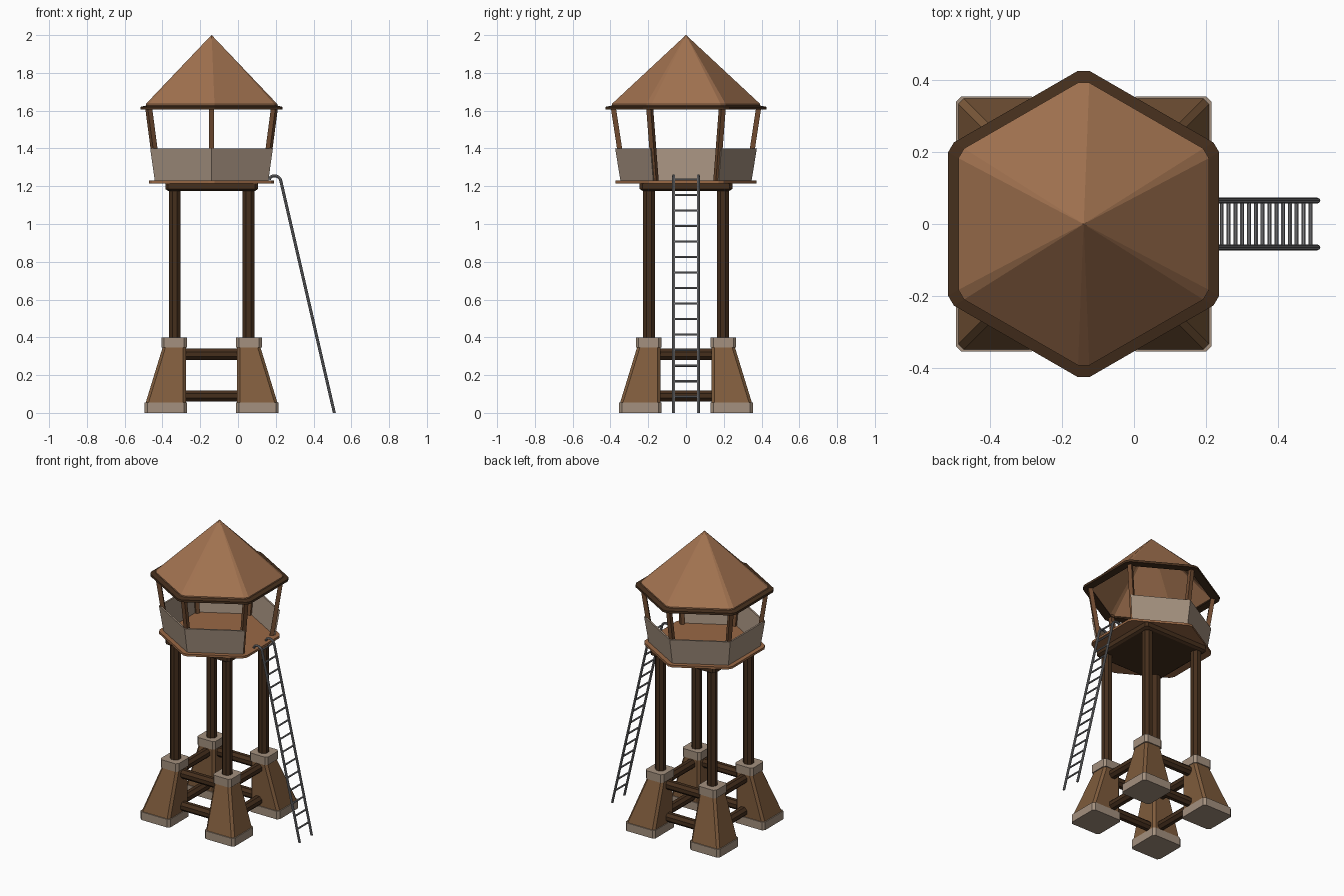
import bpy, bmesh, math
from mathutils import Vector

if "Cube" in bpy.data.objects:
    bpy.data.objects.remove(bpy.data.objects["Cube"])

CX = -0.14  # tower axis


def material(name, r, g, b):
    m = bpy.data.materials.new(name)
    m.diffuse_color = (r, g, b, 1)
    m.use_nodes = True
    m.node_tree.nodes["Principled BSDF"].inputs["Base Color"].default_value = m.diffuse_color
    return m


ROOF = material("roof_wood", 0.36, 0.17, 0.08)
FLOOR = material("floor_wood", 0.32, 0.14, 0.06)
BODY = material("footing_wood", 0.21, 0.105, 0.045)
DARK = material("dark_wood", 0.06, 0.028, 0.012)
POST = material("post_wood", 0.16, 0.07, 0.03)
STONE = material("stone", 0.37, 0.28, 0.21)
METAL = material("metal", 0.22, 0.22, 0.23)


def loft(name, rings, mat, closed=False):
    """Skin a stack of equal-length rings; closed joins last ring to first."""
    bm = bmesh.new()
    vs = [[bm.verts.new(p) for p in ring] for ring in rings]
    n = len(vs[0])
    pairs = list(zip(vs, vs[1:])) + ([(vs[-1], vs[0])] if closed else [])
    for a, b in pairs:
        for i in range(n):
            j = (i + 1) % n
            bm.faces.new((a[i], a[j], b[j], b[i]))
    if not closed:
        bm.faces.new(vs[0])
        bm.faces.new(vs[-1])
    bmesh.ops.recalc_face_normals(bm, faces=bm.faces)
    me = bpy.data.meshes.new(name)
    bm.to_mesh(me)
    bm.free()
    ob = bpy.data.objects.new(name, me)
    me.materials.append(mat)
    bpy.context.collection.objects.link(ob)
    return ob


def chamfer(pts, c, z):
    """Cut each corner of a flat polygon and lift it to height z."""
    out = []
    for i, p in enumerate(pts):
        for q in (pts[i - 1], pts[(i + 1) % len(pts)]):
            d = p + (q - p).normalized() * c
            out.append((d.x, d.y, z))
    return out


def hexring(r, z, c=0.018):
    pts = [Vector((CX + r * math.cos(math.radians(a)), r * math.sin(math.radians(a))))
           for a in range(30, 390, 60)]
    return chamfer(pts, c, z)


def rect(x0, x1, y0, y1, z, c=0.015):
    return chamfer([Vector(p) for p in ((x0, y0), (x1, y0), (x1, y1), (x0, y1))], c, z)


def polar(r, deg, z):
    a = math.radians(deg)
    return (CX + r * math.cos(a), r * math.sin(a), z)


def rod(name, a, b, r, n, mat):
    """Straight n-sided bar between two points."""
    a, b = Vector(a), Vector(b)
    q = (b - a).to_track_quat('Z', 'Y')
    ring = [q @ Vector((r * math.cos(t), r * math.sin(t), 0))
            for t in [(i + 0.5) * 2 * math.pi / n for i in range(n)]]
    return loft(name, [[a + p for p in ring], [b + p for p in ring]], mat)


# Footings and main posts
for sx in (-1, 1):
    for sy in (-1, 1):
        def sq(inner, outer, z):
            xs = sorted((CX + sx * inner, CX + sx * outer))
            ys = sorted((sy * inner, sy * outer))
            return rect(*xs, *ys, z)
        loft("footing_base", [sq(0.13, 0.355, 0), sq(0.13, 0.355, 0.055)], STONE)
        loft("footing_body", [sq(0.135, 0.35, 0.05), sq(0.135, 0.258, 0.35)], BODY)
        loft("footing_cap", [sq(0.13, 0.266, 0.345), sq(0.13, 0.266, 0.4)], STONE)
        rod("main_post", (CX + sx * 0.195, sy * 0.195, 0.38),
            (CX + sx * 0.195, sy * 0.195, 1.19), 0.034, 8, DARK)

# Cross beams between footings
for z in (0.09, 0.31):
    for s in (-0.195, 0.195):
        rod("cross_beam_x", (CX - 0.17, s, z), (CX + 0.17, s, z), 0.032, 8, DARK)
        rod("cross_beam_y", (CX + s, -0.17, z), (CX + s, 0.17, z), 0.032, 8, DARK)

# Platform
loft("platform_support", [rect(CX - 0.23, CX + 0.23, -0.23, 0.23, 1.175),
                          rect(CX - 0.245, CX + 0.245, -0.245, 0.245, 1.185),
                          rect(CX - 0.245, CX + 0.245, -0.245, 0.245, 1.217)], DARK)
loft("platform_floor", [hexring(0.381, 1.215), hexring(0.381, 1.23)], FLOOR)

# Leaning wall panels, open on the ladder side
for a in range(30, 330, 60):
    loft("wall_panel", [[polar(r, a, z), polar(r, a + 60, z), polar(r - 0.013, a + 60, z),
                         polar(r - 0.013, a, z)] for r, z in ((0.347, 1.228), (0.375, 1.4))], STONE)

# Roof posts, one per corner
for a in range(30, 390, 60):
    rod("roof_post", polar(0.325, a, 1.225), polar(0.386, a, 1.625), 0.019, 4, POST)

# Eave ring and hollow roof
loft("eave_ring", [hexring(0.435, 1.605), hexring(0.435, 1.62),
                   hexring(0.395, 1.628), hexring(0.375, 1.605)], DARK, closed=True)
loft("roof", [hexring(0.001, 1.982, 0.0003), hexring(0.385, 1.622), hexring(0.402, 1.622),
              hexring(0.402, 1.635), hexring(0.001, 2.0, 0.0003)], ROOF)

# Ladder: hooked rails and rungs
TOP, BOT = Vector((0.225, 1.235)), Vector((0.51, 0.0))
path = [(0.165, 1.235), (0.173, 1.249), (0.187, 1.255), (0.203, 1.254), (0.217, 1.246),
        tuple(TOP), tuple(BOT)]
for y in (-0.065, 0.065):
    rings = []
    for i, p in enumerate(path):
        t = (Vector(path[min(i + 1, len(path) - 1)]) - Vector(path[max(i - 1, 0)])).normalized()
        if i == len(path) - 1:
            t = Vector((0, -1))
        elif i == len(path) - 2:
            t = (BOT - TOP).normalized()
        rings.append([(p[0] - t.y * 0.008 * math.cos(k * math.pi / 4),
                       y + 0.008 * math.sin(k * math.pi / 4),
                       p[1] + t.x * 0.008 * math.cos(k * math.pi / 4)) for k in range(8)])
    loft("ladder_rail", rings, METAL)
for i in range(15):
    z = 1.235 - i * 0.0821
    x = TOP.x + (BOT.x - TOP.x) * (TOP.y - z) / TOP.y
    rod("ladder_rung", (x, -0.065, z), (x, 0.065, z), 0.006, 8, METAL)
